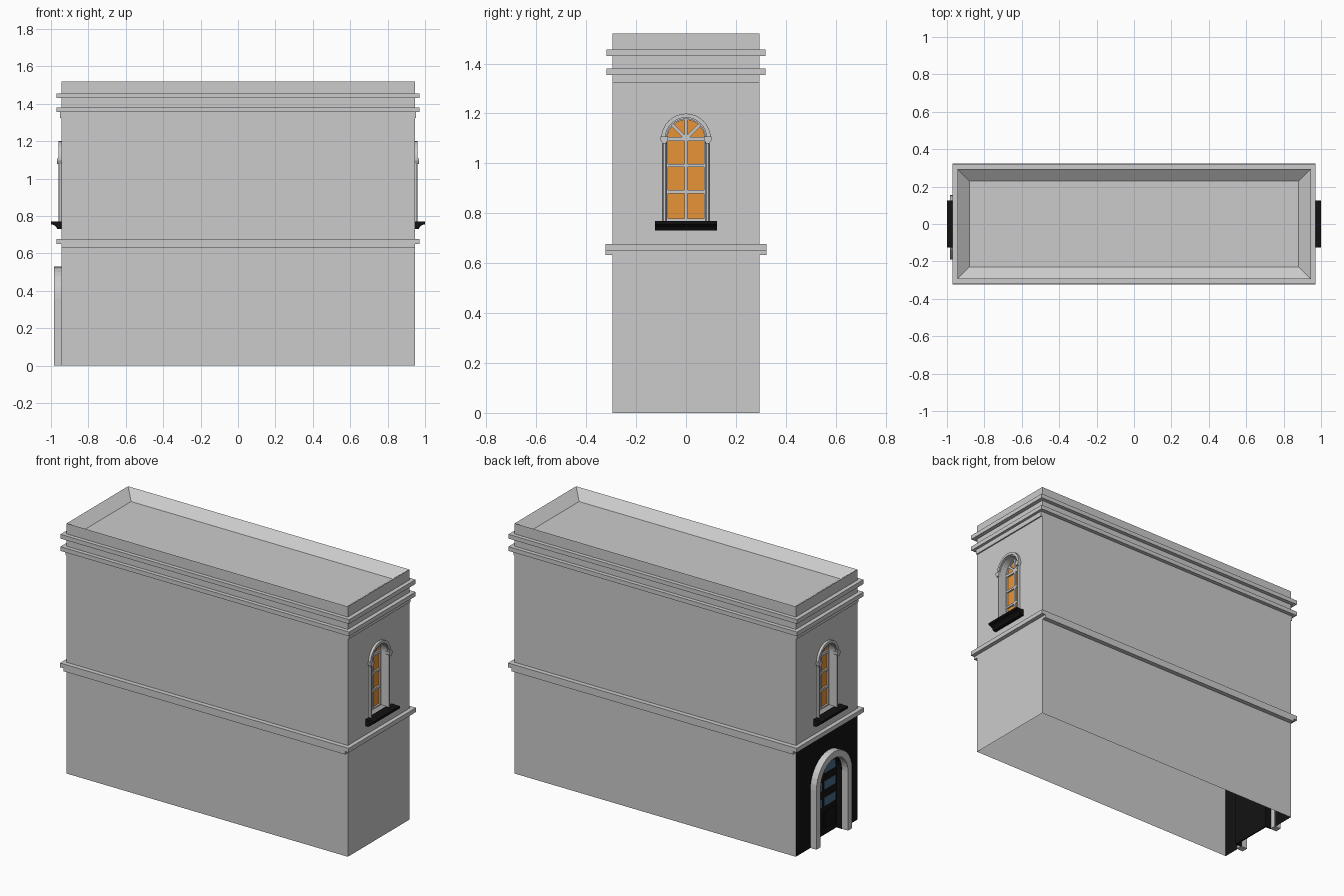
import bpy, bmesh
from math import pi, sin, cos, asin
from mathutils import Vector

if "Cube" in bpy.data.objects:
    bpy.data.objects.remove(bpy.data.objects["Cube"])


def material(name, rgb):
    m = bpy.data.materials.new(name)
    m.diffuse_color = (*rgb, 1)
    m.use_nodes = True
    m.node_tree.nodes["Principled BSDF"].inputs["Base Color"].default_value = m.diffuse_color
    return m


BLACK = material("black_paint", (0.006, 0.006, 0.006))
ORANGE = material("orange_glass", (0.8, 0.3, 0.04))
BLUE = material("blue_glass", (0.06, 0.15, 0.24))


def finish(bm, name, mat=None):
    me = bpy.data.meshes.new(name)
    bm.to_mesh(me)
    bm.free()
    ob = bpy.data.objects.new(name, me)
    bpy.context.collection.objects.link(ob)
    if mat:
        me.materials.append(mat)
    return ob


def box(name, x, y, z, mat=None):
    bm = bmesh.new()
    bmesh.ops.create_cube(bm, size=1)
    for v in bm.verts:
        v.co = [a + (b - a) * (c + 0.5) for (a, b), c in zip((x, y, z), v.co)]
    return finish(bm, name, mat)


def plate(name, loops, x0, x1=None, mat=None):
    """Fill (y, z) outlines (later loops are holes) at x0, optionally thickened to x1."""
    bm = bmesh.new()
    edges = []
    for loop in loops:
        vs = [bm.verts.new((x0, y, z)) for y, z in loop]
        edges += [bm.edges.new((a, b)) for a, b in zip(vs, vs[1:] + vs[:1])]
    side = 1 if x0 > 0 else -1
    bmesh.ops.triangle_fill(bm, edges=edges, use_beauty=True, normal=(side, 0, 0))
    if x1 is None:
        bm.normal_update()
        bmesh.ops.reverse_faces(bm, faces=[f for f in bm.faces if f.normal.x * side < 0])
    else:
        new = bmesh.ops.extrude_face_region(bm, geom=bm.faces[:], use_keep_orig=True)["geom"]
        for v in new:
            if isinstance(v, bmesh.types.BMVert):
                v.co.x = x1
        bmesh.ops.recalc_face_normals(bm, faces=bm.faces[:])
    return finish(bm, name, mat)


def rect(y0, y1, z0, z1):
    return [(y0, z0), (y1, z0), (y1, z1), (y0, z1)]


def arch(c, r, base, spring, n=16):
    arc = [(c + r * cos(pi - pi * i / n), spring + r * sin(pi * i / n)) for i in range(n + 1)]
    return [(c - r, base)] + arc + [(c + r, base)]


def arch_ring(c, r_in, r_out, base, spring):
    return arch(c, r_out, base, spring) + arch(c, r_in, base, spring)[::-1]


# Main shell: long walls, parapet and sunken roof, open underneath
bm = bmesh.new()
bmesh.ops.create_cube(bm, size=1)
for v in bm.verts:
    v.co = Vector((v.co.x * 1.89, v.co.y * 0.59, (v.co.z + 0.5) * 1.52))
bm.normal_update()
top = next(f for f in bm.faces if f.normal.z > 0.9)
remove = [f for f in bm.faces if f.normal.z < -0.9 or abs(f.normal.x) > 0.9]
bmesh.ops.inset_individual(bm, faces=[top], thickness=0.066, use_even_offset=True)
for v in top.verts:
    v.co.z -= 0.05
bmesh.ops.delete(bm, geom=remove, context="FACES_ONLY")
finish(bm, "building_shell")

# Cornice ledges and floor band
for i, z in enumerate((1.355, 1.43)):
    box(f"cornice_{i}", (-0.97, 0.97), (-0.295, 0.295), (z, z + 0.026)).hide_render = False
    for s in (-1, 1):
        box(f"cornice_side_{i}", (-0.97, 0.97), sorted((s * 0.29, s * 0.319)), (z, z + 0.026))
for s in (-1, 1):
    box("floor_band_side", (-0.945, 0.945), sorted((s * 0.29, s * 0.323)), (0.632, 0.676))
    box("floor_band_end", sorted((s * 0.94, s * 0.97)), (-0.323, 0.323), (0.65, 0.676))
    box("cornice_lower_step", sorted((s * 0.94, s * 0.953)), (-0.295, 0.295), (1.325, 1.355))

# End walls with window openings
SPRING, SILL = 1.1, 0.77
hole = arch(0, 0.082, SILL, SPRING)
plate("right_wall", [rect(-0.295, 0.295, 0, 1.52), hole], 0.945)
plate("left_upper_wall", [rect(-0.295, 0.295, 0.65, 1.52), hole], -0.945)

# Window glazing holes: two columns, three rows and a four-part fan
panes = [rect(*sorted((s * 0.006, s * 0.073)), a, b) for s in (-1, 1)
         for a, b in ((0.78, 0.88), (0.893, 0.985), (0.998, 1.09))]
H, R = 0.006, 0.074
for k in range(4):
    a, b = k * pi / 4, (k + 1) * pi / 4
    mid, d, off = (a + b) / 2, H / sin(pi / 8), asin(H / R)
    angles = [a + off + (b - a - 2 * off) * i / 4 for i in range(5)]
    panes.append([(d * cos(mid), SPRING + d * sin(mid))]
                 + [(R * cos(t), SPRING + R * sin(t)) for t in angles])

# Arched window on each end
for s in (-1, 1):
    plate("window_glass", [arch(0, 0.08, SILL, SPRING)], s * 0.897, mat=ORANGE)
    plate("window_frame", [arch(0, 0.082, SILL, SPRING)] + panes, s * 0.898, s * 0.908)
    plate("window_reveal", [arch_ring(0, 0.078, 0.084, SILL, SPRING)], s * 0.895, s * 0.95)
    plate("window_jamb", [arch_ring(0, 0.078, 0.092, SILL, SPRING)], s * 0.94, s * 0.951)
    plate("window_archivolt", [arch_ring(0, 0.083, 0.099, SPRING, SPRING + 0.0005)],
          s * 0.94, s * 0.96)
    for t in (-1, 1):
        bpy.ops.mesh.primitive_cylinder_add(vertices=12, radius=0.009, depth=0.32,
                                            location=(s * 0.95, t * 0.086, 0.93))
        bpy.context.object.name = "window_column"
        bpy.ops.object.shade_smooth_by_angle()
        cap = [(0.072, 1.107), (0.103, 1.107), (0.103, 1.096), (0.094, 1.079), (0.08, 1.079),
               (0.072, 1.096)]
        plate("column_capital", [[(t * y, z) for y, z in cap]], s * 0.94, s * 0.967)
    # Moulded sill, profile in x-z swept along y
    bm = bmesh.new()
    profile = [(0.94, 0.77), (1.0, 0.77), (1.0, 0.756), (0.985, 0.752), (0.972, 0.742),
               (0.966, 0.73), (0.94, 0.73)]
    face = bm.faces.new([bm.verts.new((s * x, -0.125, z)) for x, z in profile])
    new = bmesh.ops.extrude_face_region(bm, geom=[face], use_keep_orig=True)["geom"]
    for v in new:
        if isinstance(v, bmesh.types.BMVert):
            v.co.y = 0.125
    bmesh.ops.recalc_face_normals(bm, faces=bm.faces[:])
    finish(bm, "window_sill", BLACK)

# Black ground-floor front with arched doorway on the left end
C, DS = -0.017, 0.358
plate("shopfront_wall", [[(-0.295, 0)] + arch(C, 0.135, 0, DS)
                         + [(0.295, 0), (0.295, 0.65), (-0.295, 0.65)]], -0.945, mat=BLACK)
plate("door_surround", [arch_ring(C, 0.132, 0.172, 0, DS)], -0.94, -0.985)
plate("door_reveal", [arch_ring(C, 0.13, 0.137, 0, DS)], -0.9, -0.944, BLACK)
plate("door_leaf", [arch(C, 0.134, 0, DS)], -0.9, -0.908, BLACK)
for s in (-1, 1):
    y = sorted((C + s * 0.012, C + s * 0.115))
    box("door_lower_panel", (-0.913, -0.905), y, (0.04, 0.14), BLACK)
    for z in (0.175, 0.275, 0.375):
        box("door_glass", (-0.911, -0.905), y, (z, z + 0.05), BLUE)
